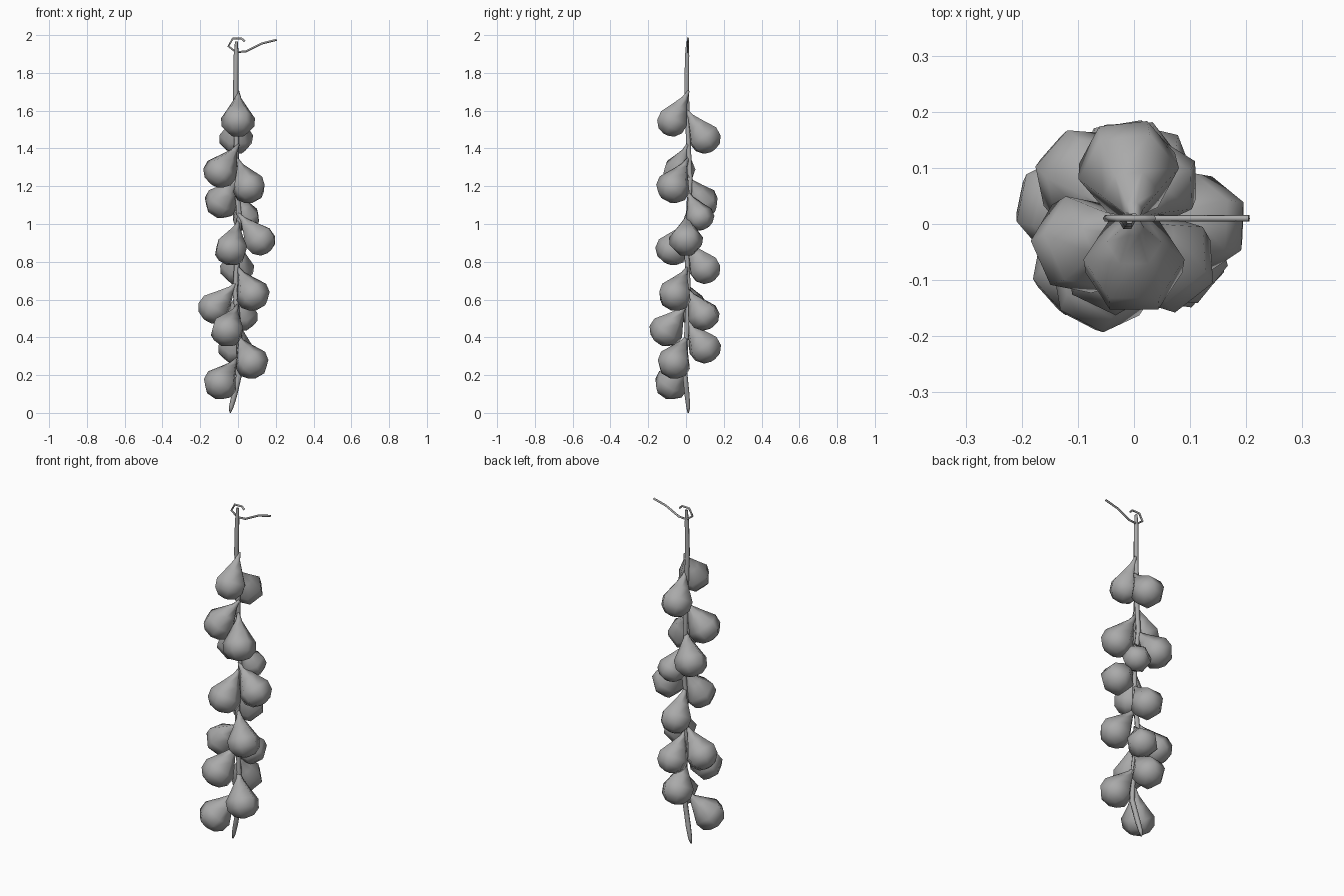
import bpy, bmesh, math
from mathutils import Vector, Matrix

cube = bpy.data.objects.get("Cube")
if cube:
    bpy.data.objects.remove(cube)

grey = bpy.data.materials.new("plain_grey")
grey.use_nodes = True
colour = (0.4, 0.4, 0.4, 1)
grey.diffuse_color = colour
grey.node_tree.nodes["Principled BSDF"].inputs["Base Color"].default_value = colour


def finish(name, bm, angle):
    bmesh.ops.recalc_face_normals(bm, faces=bm.faces)
    mesh = bpy.data.meshes.new(name)
    bm.to_mesh(mesh)
    bm.free()
    mesh.materials.append(grey)
    ob = bpy.data.objects.new(name, mesh)
    bpy.context.collection.objects.link(ob)
    bpy.ops.object.select_all(action='DESELECT')
    ob.select_set(True)
    bpy.context.view_layer.objects.active = ob
    bpy.ops.object.shade_smooth_by_angle(angle=math.radians(angle))
    return ob


def skin(bm, rings):
    # bridge rings of points and close both ends
    loops = [[bm.verts.new(p) for p in ring] for ring in rings]
    for a, b in zip(loops, loops[1:]):
        for i in range(len(a)):
            j = (i + 1) % len(a)
            bm.faces.new((a[i], a[j], b[j], b[i]))
    bm.faces.new(loops[0])
    bm.faces.new(loops[-1])


def circle(centre, u, v, r, n, phase=0):
    steps = [2 * math.pi * (i + phase) / n for i in range(n)]
    return [centre + u * r * math.cos(a) + v * r * math.sin(a) for a in steps]


def tube(name, path, n, side):
    # path holds x, y, z and radius
    pts = [Vector(p[:3]) for p in path]
    rings = []
    for i, p in enumerate(pts):
        t = (pts[min(i + 1, len(pts) - 1)] - pts[max(i - 1, 0)]).normalized()
        u = side.cross(t).normalized()
        rings.append(circle(p, u, t.cross(u), path[i][3], n))
    bm = bmesh.new()
    skin(bm, rings)
    return finish(name, bm, 80)


# distance along the bulb axis, radius
BULB = [(0, .006), (.045, .018), (.10, .05), (.165, .09), (.215, .086), (.25, .055), (.262, .015)]


def bulb(name, x, y, z, size=1.0):
    centre = Vector((x, y, z))
    tip = Vector((x * .05, y * .05 + .005, z + .13))
    axis = (centre - tip).normalized()
    start = centre - axis * .175 * size
    u = axis.cross(Vector((0, 0, 1))).normalized()
    v = axis.cross(u)
    bm = bmesh.new()
    skin(bm, [circle(start + axis * d * size, u, v, r * size, 6) for d, r in BULB])
    return finish(name, bm, 80)


# hanging bulbs, from top to bottom
bulbs = [
    (0, -.068, 1.56), (-.01, .095, 1.47), (-.09, -.035, 1.29), (.055, -.065, 1.21),
    (-.085, .08, 1.13), (.04, .07, 1.05, .85), (.11, 0, .93), (-.035, -.068, .88),
    (-.005, .095, .78), (.075, -.055, .64), (-.12, .03, .57), (.02, .09, .53, .95),
    (-.055, -.1, .45), (-.015, .095, .36), (.07, -.06, .28), (-.09, -.075, .17),
]
for i, b in enumerate(bulbs):
    bulb(f"bulb_{i + 1}", *b)

# central stem
tube("stem", [
    (-.008, .008, 1.975, .008), (-.01, .006, 1.9, .013), (-.012, .003, 1.72, .014),
    (-.008, .012, 1.45, .014), (-.012, .022, 1.25, .014), (.008, .012, 1.05, .014),
    (-.004, .004, .85, .014), (-.014, .014, .65, .014), (.006, .002, .42, .014),
    (.008, -.006, .22, .015), (-.02, .006, .1, .015), (-.036, .012, .04, .012),
    (-.042, .012, .01, .004)], 6, Vector((0, 1, 0)))

# wire hook with a loose tail
hook = [(.035, 1.975), (.018, 1.992), (-.028, 1.99), (-.05, 1.95), (-.01, 1.92),
        (.04, 1.923), (.125, 1.965), (.205, 1.985)]
tube("wire_hook", [(x, .01, z, .006) for x, z in hook], 5, Vector((0, 1, 0)))

# rest on the ground
bpy.context.view_layer.update()
parts = [o for o in bpy.context.scene.objects if o.type == 'MESH']
low = min(v.co.z for o in parts for v in o.data.vertices)
for o in parts:
    o.data.transform(Matrix.Translation((0, 0, -low)))
